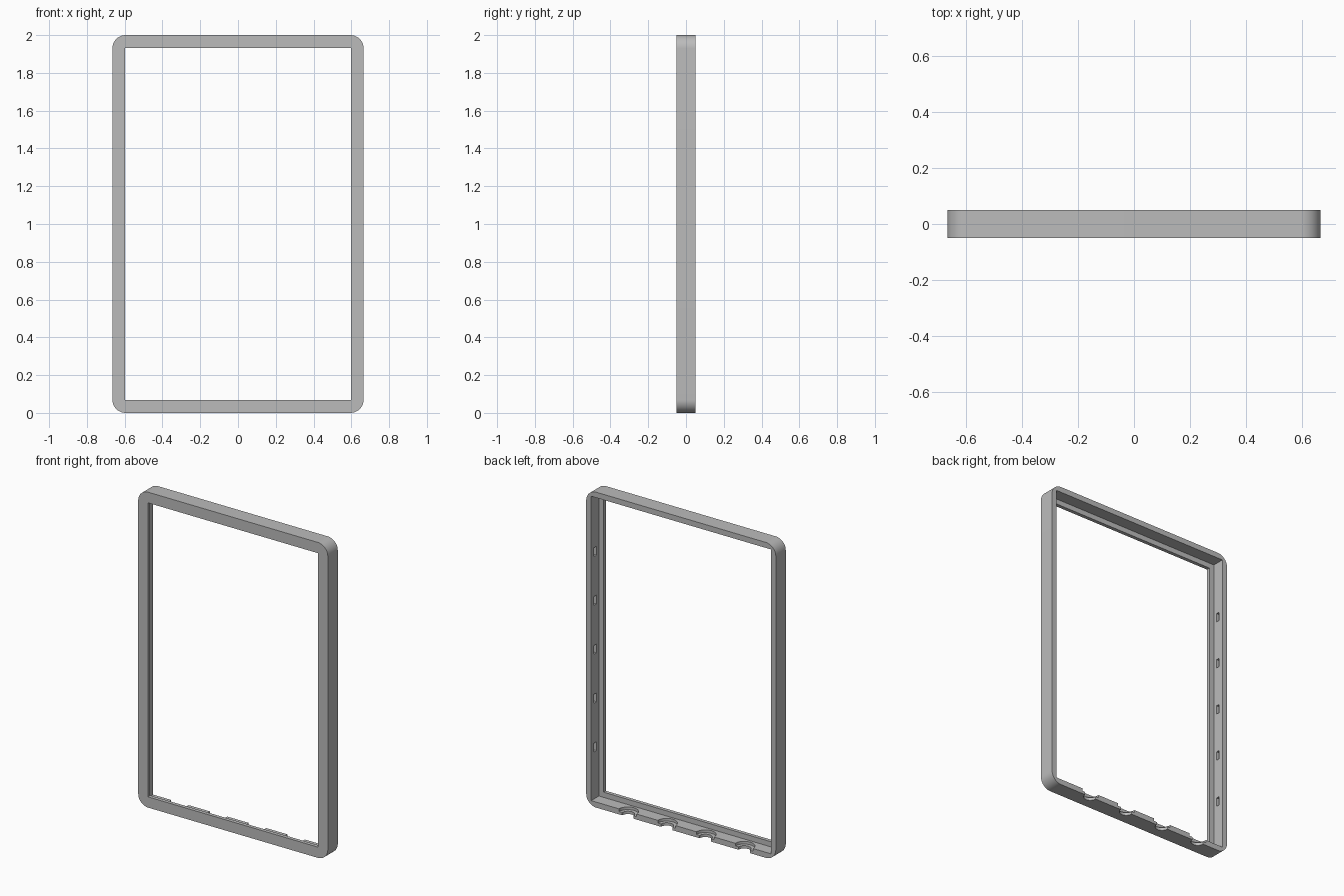
import bpy
import bmesh
import math
from mathutils import Matrix, Vector

if "Cube" in bpy.data.objects:
    bpy.data.objects.remove(bpy.data.objects["Cube"], do_unlink=True)

# Overall sizes
HALF_W, HEIGHT, HALF_D, RADIUS = 0.665, 2.0, 0.05, 0.07
BEZEL = 0.068          # width of the front border
RIM = 0.035            # thickness of the outer wall
LIP_BACK = -0.027      # rear face of the front lip

grey = bpy.data.materials.new("plain_grey")
grey.use_nodes = True
grey.diffuse_color = (0.5, 0.5, 0.5, 1)
grey.node_tree.nodes["Principled BSDF"].inputs["Base Color"].default_value = (0.5, 0.5, 0.5, 1)


def make_object(name, bm):
    mesh = bpy.data.meshes.new(name)
    bmesh.ops.recalc_face_normals(bm, faces=bm.faces)
    bm.to_mesh(mesh)
    bm.free()
    mesh.materials.append(grey)
    obj = bpy.data.objects.new(name, mesh)
    bpy.context.collection.objects.link(obj)
    return obj


def box(low, high):
    low, high = Vector(low), Vector(high)
    bm = bmesh.new()
    place = Matrix.Translation((low + high) / 2) @ Matrix.Diagonal((high - low).to_4d())
    bmesh.ops.create_cube(bm, size=1, matrix=place)
    return make_object("cutter", bm)


def disc(x, y, z_low, z_high, radius):
    bm = bmesh.new()
    bmesh.ops.create_cone(bm, cap_ends=True, segments=48, radius1=radius, radius2=radius,
                          depth=z_high - z_low,
                          matrix=Matrix.Translation((x, y, (z_low + z_high) / 2)))
    return make_object("cutter", bm)


def cut(target, cutter):
    mod = target.modifiers.new("cut", "BOOLEAN")
    mod.operation, mod.solver, mod.object = "DIFFERENCE", "EXACT", cutter
    bpy.context.view_layer.objects.active = target
    bpy.ops.object.modifier_apply(modifier=mod.name)
    bpy.data.objects.remove(cutter, do_unlink=True)


# Rounded slab
bm = bmesh.new()
points = []
steps = 12
corners = [(1, 1), (-1, 1), (-1, -1), (1, -1)]
for quarter, (sx, sz) in enumerate(corners):
    for i in range(steps + 1):
        a = (quarter + i / steps) * math.pi / 2
        points.append(bm.verts.new((sx * (HALF_W - RADIUS) + RADIUS * math.cos(a), -HALF_D,
                                    HEIGHT / 2 + sz * (HEIGHT / 2 - RADIUS) + RADIUS * math.sin(a))))
face = bm.faces.new(points)
ext = bmesh.ops.extrude_face_region(bm, geom=[face], use_keep_orig=True)
bmesh.ops.translate(bm, vec=(0, 2 * HALF_D, 0),
                    verts=[v for v in ext["geom"] if isinstance(v, bmesh.types.BMVert)])
frame = make_object("display_frame", bm)

# Window opening and the wider rear cavity behind the lip
for inset, front in ((RIM, LIP_BACK), (BEZEL, -0.2)):
    cut(frame, box((inset - HALF_W, front, inset), (HALF_W - inset, 0.2, HEIGHT - inset)))

# Latch pockets in the inner side walls
wall = HALF_W - RIM
for side in (-1, 1):
    for i in range(5):
        z = 0.98 + (i - 2) * 0.31
        xs = sorted((side * (wall - 0.02), side * (wall + 0.018)))
        cut(frame, box((xs[0], -0.003, z - 0.028), (xs[1], 0.02, z + 0.028)))

# Stepped half-round notches along the bottom rear edge
for i in range(4):
    x = -0.035 + (i - 1.5) * 0.272
    cut(frame, disc(x, HALF_D, 0.018, 0.06, 0.062))
    cut(frame, disc(x, HALF_D, -0.05, 0.05, 0.04))

# Smooth corners, crisp edges
bpy.ops.object.select_all(action="DESELECT")
frame.select_set(True)
bpy.context.view_layer.objects.active = frame
bpy.ops.object.shade_smooth_by_angle(angle=math.radians(30))
